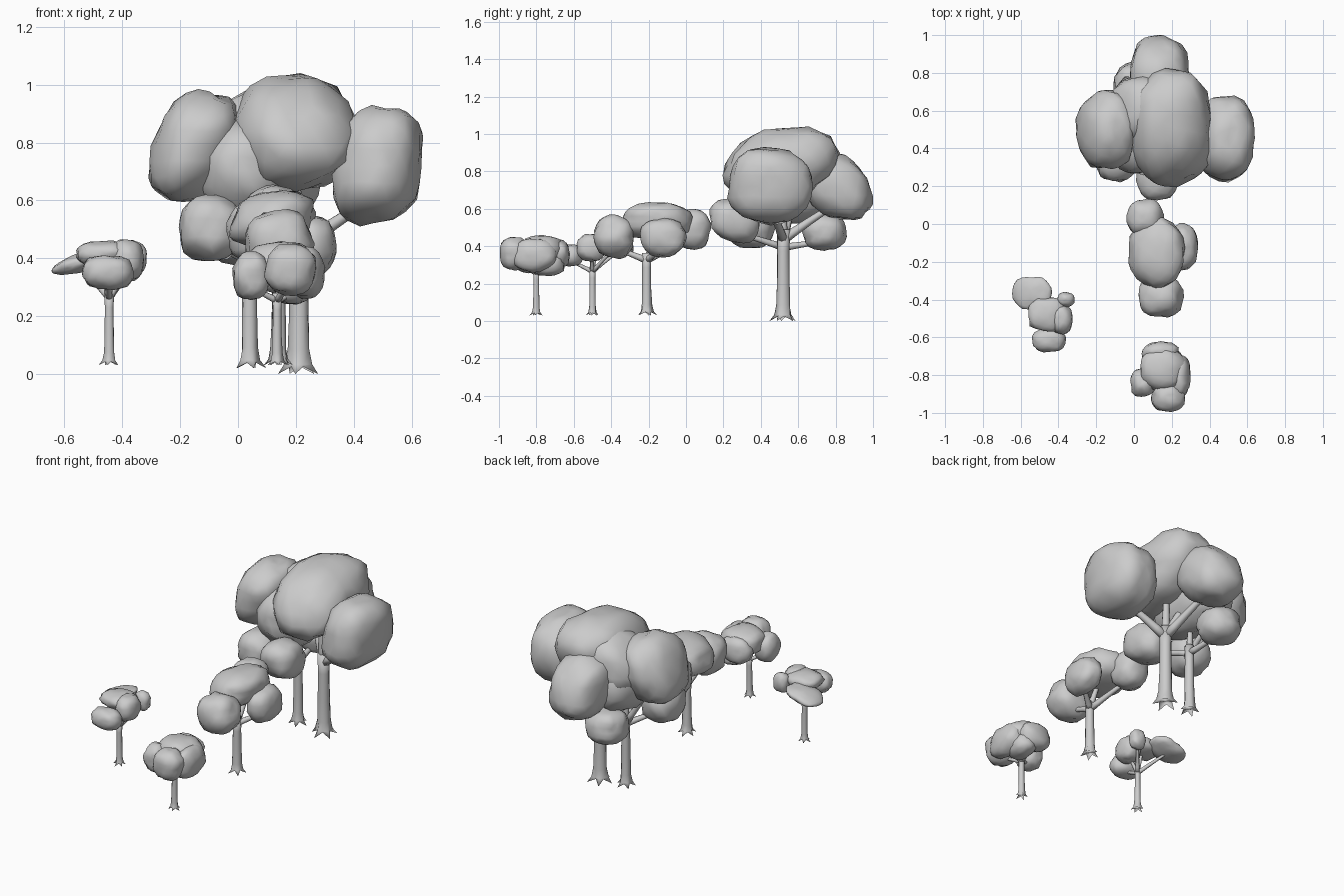
import bpy, bmesh, math, random
from mathutils import Vector, noise

random.seed(7)

cube = bpy.data.objects.get("Cube")
if cube:
    bpy.data.objects.remove(cube, do_unlink=True)

grey = bpy.data.materials.new("matte grey")
grey.use_nodes = True
colour = (0.6, 0.6, 0.6, 1)
grey.diffuse_color = colour
grey.node_tree.nodes["Principled BSDF"].inputs["Base Color"].default_value = colour


def finish(bm, name):
    """Turn a bmesh into a smooth shaded object."""
    bmesh.ops.recalc_face_normals(bm, faces=bm.faces)
    mesh = bpy.data.meshes.new(name)
    bm.to_mesh(mesh)
    bm.free()
    mesh.materials.append(grey)
    for face in mesh.polygons:
        face.use_smooth = True
    obj = bpy.data.objects.new(name, mesh)
    bpy.context.collection.objects.link(obj)
    return obj


def leaf_clump(name, x, y, z, rx, ry, rz, lean_x=0, lean_y=0):
    """Lumpy rounded boulder of foliage, leaned, then fitted to its half sizes."""
    bm = bmesh.new()
    bmesh.ops.create_icosphere(bm, subdivisions=3, radius=1)
    seed = Vector([random.uniform(-50, 50) for _ in range(3)])
    for v in bm.verts:
        p = v.co.normalized()
        full = sum(abs(c) ** 2.45 for c in p) ** (-1 / 2.45)
        lump = 0.09 * noise.noise(p * 1.4 + seed) + 0.1 * noise.noise(p * 2.6 + seed)
        v.co = p * full * (1 + lump)
        v.co.x += lean_x * v.co.z
        v.co.y += lean_y * v.co.z
    centre, half = Vector((x, y, z)), (rx, ry, rz)
    for axis in range(3):
        values = [v.co[axis] for v in bm.verts]
        low, high = min(values), max(values)
        for v in bm.verts:
            unit = 2 * (v.co[axis] - low) / (high - low) - 1
            v.co[axis] = centre[axis] + half[axis] * unit
    finish(bm, name)


def skin(bm, rings):
    """Join consecutive vertex rings and cap both ends."""
    n = len(rings[0])
    for a, b in zip(rings, rings[1:]):
        for i in range(n):
            j = (i + 1) % n
            bm.faces.new((a[i], a[j], b[j], b[i]))
    bm.faces.new(rings[0])
    bm.faces.new(rings[-1])


def trunk(name, x, y, base, fork, r):
    """Tapered trunk with five pointed roots."""
    bm = bmesh.new()
    height = fork - base
    profile = [(0, 2.1, 1.0), (0.07, 1.4, 1.05), (0.18, 1.1, 1.0),
               (0.45, 0.97, 0.97), (0.8, 0.9, 0.9), (1.04, 1.0, 1.0)]
    turn = random.uniform(0, math.tau)
    rings = []
    for t, tip, valley in profile:
        ring = []
        for i in range(10):
            a = turn + math.tau * i / 10
            radius = r * (valley if i % 2 else tip) * random.uniform(0.95, 1.05)
            lift = r * 0.7 if t == 0 and i % 2 else 0
            ring.append(bm.verts.new((x + radius * math.cos(a),
                                      y + radius * math.sin(a),
                                      base + t * height + lift)))
        rings.append(ring)
    skin(bm, rings)
    finish(bm, name)


def branch(name, start, end, r):
    """Curved limb that leaves the trunk upward and bends outward."""
    bm = bmesh.new()
    start, end = Vector(start), Vector(end)
    bend = start.lerp(end, 0.4)
    bend.z = start.z + 0.45 * (end.z - start.z)
    rings = []
    for k in range(5):
        t = k / 4
        centre = start.lerp(bend, t).lerp(bend.lerp(end, t), t)
        direction = (bend - start).lerp(end - bend, t).normalized()
        rot = direction.to_track_quat("Z", "Y")
        radius = r * (1 - 0.45 * t)
        rings.append([bm.verts.new(centre + rot @ Vector(
            (radius * math.cos(math.tau * i / 8), radius * math.sin(math.tau * i / 8), 0)))
            for i in range(8)])
    skin(bm, rings)
    finish(bm, name)


def tree(name, x, y, base, fork, r, clumps):
    """Trunk, leaf clumps and one limb reaching low into each clump."""
    trunk(name + "_trunk", x, y, base, fork, r)
    for part, c in clumps.items():
        leaf_clump(f"{name}_{part}_leaves", *c)
        end = (c[0], c[1], c[2] - 0.5 * c[5])
        branch(f"{name}_{part}_branch", (x, y, fork - r), end, r * 0.75)


# Each clump: centre, half sizes, then optional lean
tree("big_tree", 0.21, 0.52, 0.0, 0.47, 0.036, {
    "crown": (0.195, 0.51, 0.835, 0.215, 0.315, 0.205, 0, 0.25),
    "crown_back": (0.06, 0.6, 0.83, 0.21, 0.19, 0.165, 0.3, 0),
    "left": (0.48, 0.45, 0.72, 0.16, 0.23, 0.21, 0.1, 0),
    "back": (0.135, 0.81, 0.72, 0.155, 0.19, 0.18, 0, -0.3),
})
tree("second_tree", 0.04, 0.52, 0.02, 0.42, 0.027, {
    "crown": (0.03, 0.52, 0.7, 0.17, 0.26, 0.18),
    "right": (-0.15, 0.5, 0.79, 0.16, 0.21, 0.195, 0.3, 0),
    "front": (0.12, 0.26, 0.535, 0.11, 0.135, 0.12, 0, -0.2),
    "low_right": (-0.09, 0.35, 0.505, 0.115, 0.13, 0.115),
    "low_back": (0.01, 0.74, 0.475, 0.12, 0.12, 0.1),
})
tree("middle_tree", 0.14, -0.21, 0.03, 0.35, 0.026, {
    "crown": (0.12, -0.155, 0.535, 0.15, 0.19, 0.1, 0.2, 0),
    "back": (0.06, 0.03, 0.49, 0.1, 0.105, 0.11),
    "left": (0.265, -0.12, 0.445, 0.075, 0.125, 0.105),
    "front": (0.145, -0.385, 0.45, 0.12, 0.11, 0.12),
})
tree("front_tree", 0.135, -0.8, 0.03, 0.27, 0.017, {
    "crown": (0.155, -0.77, 0.385, 0.12, 0.115, 0.075),
    "front": (0.18, -0.92, 0.36, 0.09, 0.075, 0.09),
    "right": (0.045, -0.84, 0.34, 0.065, 0.075, 0.085),
    "back": (0.14, -0.685, 0.355, 0.1, 0.065, 0.08),
    "left": (0.235, -0.81, 0.35, 0.065, 0.12, 0.09),
    "low": (0.19, -0.74, 0.3, 0.07, 0.09, 0.06),
})
tree("side_tree", -0.445, -0.5, 0.03, 0.28, 0.017, {
    "crown": (-0.46, -0.48, 0.415, 0.1, 0.09, 0.047),
    "back": (-0.54, -0.37, 0.385, 0.105, 0.09, 0.043, 0.8, 0),
    "left": (-0.385, -0.505, 0.39, 0.06, 0.08, 0.075),
    "back_left": (-0.36, -0.4, 0.4, 0.045, 0.04, 0.06),
    "front": (-0.45, -0.615, 0.35, 0.09, 0.065, 0.06),
})
